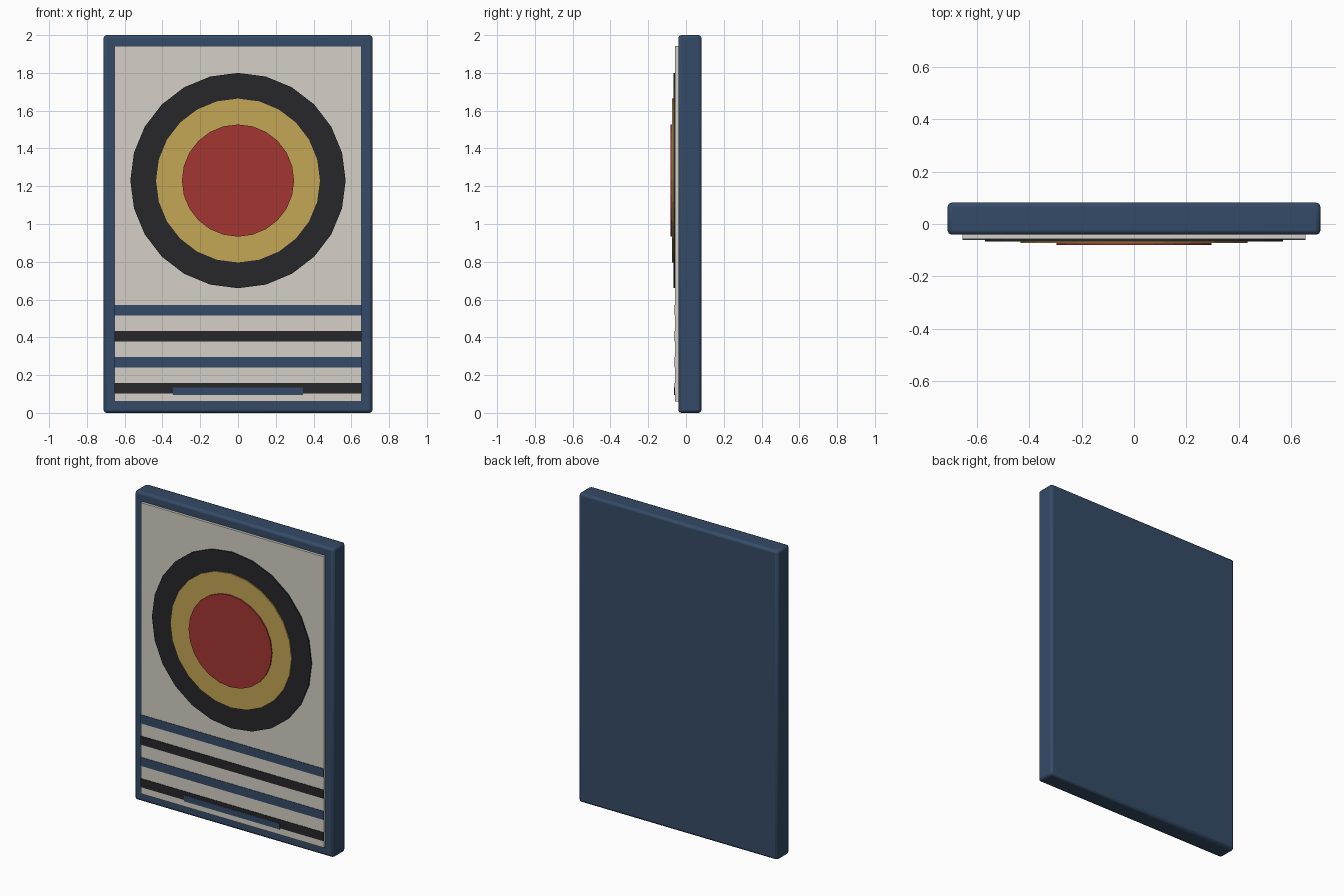
import bpy
import math

if "Cube" in bpy.data.objects:
    bpy.data.objects.remove(bpy.data.objects["Cube"])


def material(name, rgb):
    m = bpy.data.materials.new(name)
    m.diffuse_color = (*rgb, 1)
    m.use_nodes = True
    m.node_tree.nodes["Principled BSDF"].inputs["Base Color"].default_value = m.diffuse_color
    return m


BLUE = material("navy_paint", (0.035, 0.07, 0.135))
CREAM = material("cream_paint", (0.66, 0.63, 0.57))
BLACK = material("black_paint", (0.02, 0.019, 0.023))
GOLD = material("gold_paint", (0.55, 0.38, 0.09))
RED = material("red_paint", (0.37, 0.037, 0.032))


def slab(name, width, y0, y1, z0, z1, mat):
    """Box centred on x, spanning y0..y1 and z0..z1."""
    bpy.ops.mesh.primitive_cube_add(size=1, location=(0, (y0 + y1) / 2, (z0 + z1) / 2))
    ob = bpy.context.object
    ob.name = name
    ob.scale = (width, y1 - y0, z1 - z0)
    bpy.ops.object.transform_apply(location=False, rotation=False, scale=True)
    ob.data.materials.append(mat)
    return ob


def disc(name, radius, y0, y1, mat):
    """Flat 24-sided disc facing the front."""
    bpy.ops.mesh.primitive_cylinder_add(
        vertices=24, radius=radius, depth=y1 - y0,
        location=(0, (y0 + y1) / 2, 1.23), rotation=(math.pi / 2, 0, 0))
    ob = bpy.context.object
    ob.name = name
    ob.data.materials.append(mat)
    return ob


# Backing board with softened edges
board = slab("backing_board", 1.424, -0.041, 0.082, 0, 2, BLUE)
bevel = board.modifiers.new("edge_bevel", 'BEVEL')
bevel.width = 0.016
bevel.segments = 2
bpy.ops.object.shade_smooth_by_angle(angle=math.radians(40))

# Raised cream face
slab("face_panel", 1.31, -0.058, -0.035, 0.06, 1.943, CREAM)

# Concentric target discs, each standing a little prouder
disc("outer_disc", 0.57, -0.066, -0.05, BLACK)
disc("middle_disc", 0.434, -0.073, -0.058, GOLD)
disc("centre_disc", 0.297, -0.081, -0.065, RED)

# Alternating stripes below the target
for i in range(4):
    z = 0.544 - i * 0.1375
    slab(f"stripe_{i + 1}", 1.31, -0.061, -0.05, z - 0.028, z + 0.028,
         BLACK if i % 2 else BLUE)

# Short bar over the lowest stripe
slab("short_bar", 0.686, -0.063, -0.05, 0.096, 0.135, BLUE)
